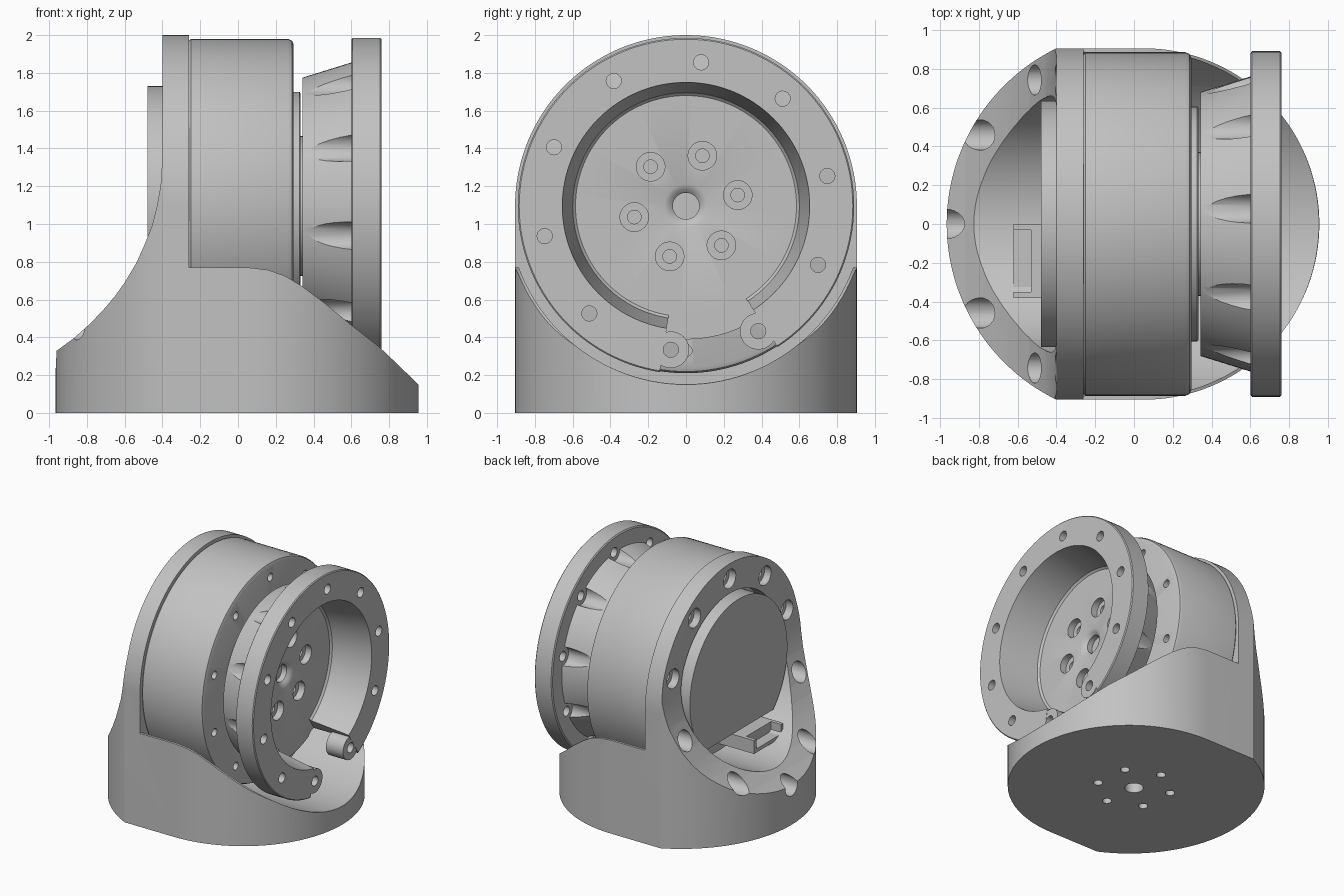
import bpy, bmesh, math
from mathutils import Vector

if "Cube" in bpy.data.objects:
    bpy.data.objects.remove(bpy.data.objects["Cube"], do_unlink=True)

AXIS_Z = 1.095   # height of the horizontal drive axis
grey = bpy.data.materials.new("plain grey")
grey.use_nodes = True
grey.diffuse_color = (0.54, 0.54, 0.54, 1)
grey.node_tree.nodes["Principled BSDF"].inputs["Base Color"].default_value = grey.diffuse_color


def finish(bm, name):
    bmesh.ops.recalc_face_normals(bm, faces=bm.faces)
    mesh = bpy.data.meshes.new(name)
    bm.to_mesh(mesh)
    bm.free()
    mesh.materials.append(grey)
    obj = bpy.data.objects.new(name, mesh)
    bpy.context.collection.objects.link(obj)
    return obj


def arc(cx, cy, r, start, end, n):
    angles = [math.radians(start + (end - start) * i / n) for i in range(n + 1)]
    return [(cx + r * math.cos(a), cy + r * math.sin(a)) for a in angles]


def circle(cx, cy, r, n=32):
    return arc(cx, cy, r, 0, 360, n)[:-1]


def prisms(name, outlines, axis, low, high):
    """Extrude one or more flat outlines along an axis."""
    place = {"x": lambda p: (low, p[0], p[1]),
             "y": lambda p: (p[0], low, p[1]),
             "z": lambda p: (p[0], p[1], low)}[axis]
    step = Vector([(high - low) * (axis == a) for a in "xyz"])
    bm = bmesh.new()
    for outline in outlines:
        face = bm.faces.new([bm.verts.new(place(p)) for p in outline])
        side = bmesh.ops.extrude_face_region(bm, geom=[face], use_keep_orig=True)
        bmesh.ops.translate(bm, vec=step,
                            verts=[v for v in side["geom"] if isinstance(v, bmesh.types.BMVert)])
    return finish(bm, name)


def revolve(name, profile, closed=False, steps=128):
    """Spin an (x, radius) profile about the drive axis."""
    bm = bmesh.new()
    verts = [bm.verts.new((x, 0, AXIS_Z + r)) for x, r in profile]
    pairs = list(zip(verts, verts[1:])) + ([(verts[-1], verts[0])] if closed else [])
    edges = [bm.edges.new(p) for p in pairs]
    bmesh.ops.spin(bm, geom=verts + edges, cent=(0, 0, AXIS_Z), axis=(1, 0, 0),
                   angle=math.tau, steps=steps)
    bmesh.ops.remove_doubles(bm, verts=bm.verts, dist=0.0001)
    return finish(bm, name)


def combine(obj, tool, operation="DIFFERENCE"):
    mod = obj.modifiers.new("combine", "BOOLEAN")
    mod.operation, mod.solver, mod.object = operation, "EXACT", tool
    bpy.context.view_layer.objects.active = obj
    bpy.ops.object.modifier_apply(modifier=mod.name)
    bpy.data.objects.remove(tool, do_unlink=True)


def bolt_ring(radius, hole, count, start, cz=AXIS_Z):
    return [circle(x, y, hole, 24) for x, y in
            arc(0, cz, radius, start, start + 360, count)[:-1]]


# Base: footprint trimmed by a side profile and an arch
footprint = (arc(0.05, 0, 0.905, -90, 90, 72)
             + arc(0.042, 0, 1.007, 116, 244, 56))
base = prisms("base", [footprint], "z", 0, 2.1)
scoop = [(-0.4, 1.35), (-0.41, 1.2), (-0.43, 1.09), (-0.455, 0.99), (-0.495, 0.89),
         (-0.54, 0.79), (-0.6, 0.69), (-0.65, 0.62), (-0.7, 0.56), (-0.78, 0.475),
         (-0.87, 0.395), (-0.965, 0.325), (-1.1, 0.24)]
front_slope = [(1.1, 0.02), (0.96, 0.145), (0.76, 0.34), (0.6, 0.465), (0.46, 0.58), (0.34, 0.67),
               (0.25, 0.725), (0.16, 0.757), (0.05, 0.77), (-0.26, 0.77), (-0.26, 2.2), (-0.4, 2.2)]
side = [(-1.1, -0.1), (1.1, -0.1)] + front_slope + scoop
combine(base, prisms("side_trim", [side], "y", -1.2, 1.2), "INTERSECT")
arch = [(-0.905, -0.1), (0.905, -0.1)] + arc(0, AXIS_Z, 0.905, 0, 180, 96)
combine(base, prisms("arch_trim", [arch], "x", -1.3, 1.3), "INTERSECT")

# Cradle, rear opening and bolt holes in the base
combine(base, prisms("cradle_cut", [circle(0, AXIS_Z, 0.943, 128)], "x", -0.26, 1.3))
combine(base, prisms("rear_cut", [circle(0, AXIS_Z, 0.66, 96)], "x", -1.3, -0.3))
combine(base, prisms("bolt_cut", bolt_ring(0.78, 0.078, 10, -90), "x", -1.3, -0.34))
combine(base, prisms("bolt_core_cut", bolt_ring(0.78, 0.04, 10, -90), "x", -0.36, -0.2))
combine(base, prisms("foot_cut", bolt_ring(0.28, 0.035, 6, 36, 0) + [circle(0, 0, 0.07)],
                     "z", -0.1, 0.09))

# Motor body with rounded rims and a ring of small screw holes
motor = revolve("motor_body", [(-0.29, 0), (-0.29, 0.65), (-0.265, 0.65), (-0.265, 0.87),
                               (-0.25, 0.885), (0.265, 0.885), (0.286, 0.876),
                               (0.295, 0.855), (0.295, 0)])
combine(motor, prisms("motor_screw_cut", bolt_ring(0.765, 0.032, 10, -90), "x", 0.22, 0.4))

# Rear cap with a flat underside
cap_outline = [(y, max(z, AXIS_Z - 0.45)) for y, z in arc(0, AXIS_Z, 0.635, -45, 225, 80)]
prisms("rear_cap", [cap_outline], "x", -0.48, -0.28)

# Cable connector under the cap
connector = prisms("connector", [[(-0.38, 0.49), (0, 0.49), (0, 0.6), (-0.38, 0.6)]],
                   "x", -0.62, -0.28)
combine(connector, prisms("connector_cut", [[(-0.35, 0.52), (-0.03, 0.52), (-0.03, 0.7),
                                             (-0.35, 0.7)]], "x", -0.7, -0.53))

# Output bearing discs
revolve("bearing_disc", [(0.28, 0), (0.28, 0.605), (0.325, 0.605), (0.332, 0.597), (0.332, 0)])
revolve("bearing_hub", [(0.33, 0), (0.33, 0.37), (0.35, 0.37), (0.35, 0)], steps=64)

# Output flange: conical hub, wide rim and a deep recess
flange = revolve("output_flange", [
    (0.342, 0.07), (0.342, 0.68), (0.6, 0.76), (0.6, 0.88), (0.607, 0.89), (0.753, 0.89),
    (0.76, 0.883), (0.76, 0.655), (0.44, 0.6), (0.425, 0.585), (0.425, 0.115),
    (0.415, 0.09), (0.395, 0.07)], closed=True)
combine(flange, prisms("scallop_cut", bolt_ring(0.765, 0.075, 10, 12), "x", 0.3, 0.6))

# Gap in the rim with rounded ends
wedge = [(0, AXIS_Z)] + arc(0, AXIS_Z, 1.3, -99, -57, 8)
combine(flange, prisms("gap_cut", [wedge], "x", 0.425, 0.9))
ends = [circle(*arc(0, AXIS_Z, 0.765, a, a, 1)[0], 0.097) for a in (-96, -60)]
combine(flange, prisms("rim_ends", ends, "x", 0.602, 0.758), "UNION")

# Flange screw holes
combine(flange, prisms("rim_hole_cut", bolt_ring(0.765, 0.04, 10, 12), "x", 0.59, 0.9))
combine(flange, prisms("counterbore_cut", bolt_ring(0.28, 0.076, 6, 12), "x", 0.37, 0.5))
combine(flange, prisms("core_cut", bolt_ring(0.28, 0.036, 6, 12), "x", 0.3, 0.5))

# Smooth the round surfaces and keep the edges crisp
for obj in bpy.context.scene.objects:
    obj.select_set(obj.type == "MESH")
bpy.context.view_layer.objects.active = base
bpy.ops.object.shade_smooth_by_angle(angle=math.radians(25))
